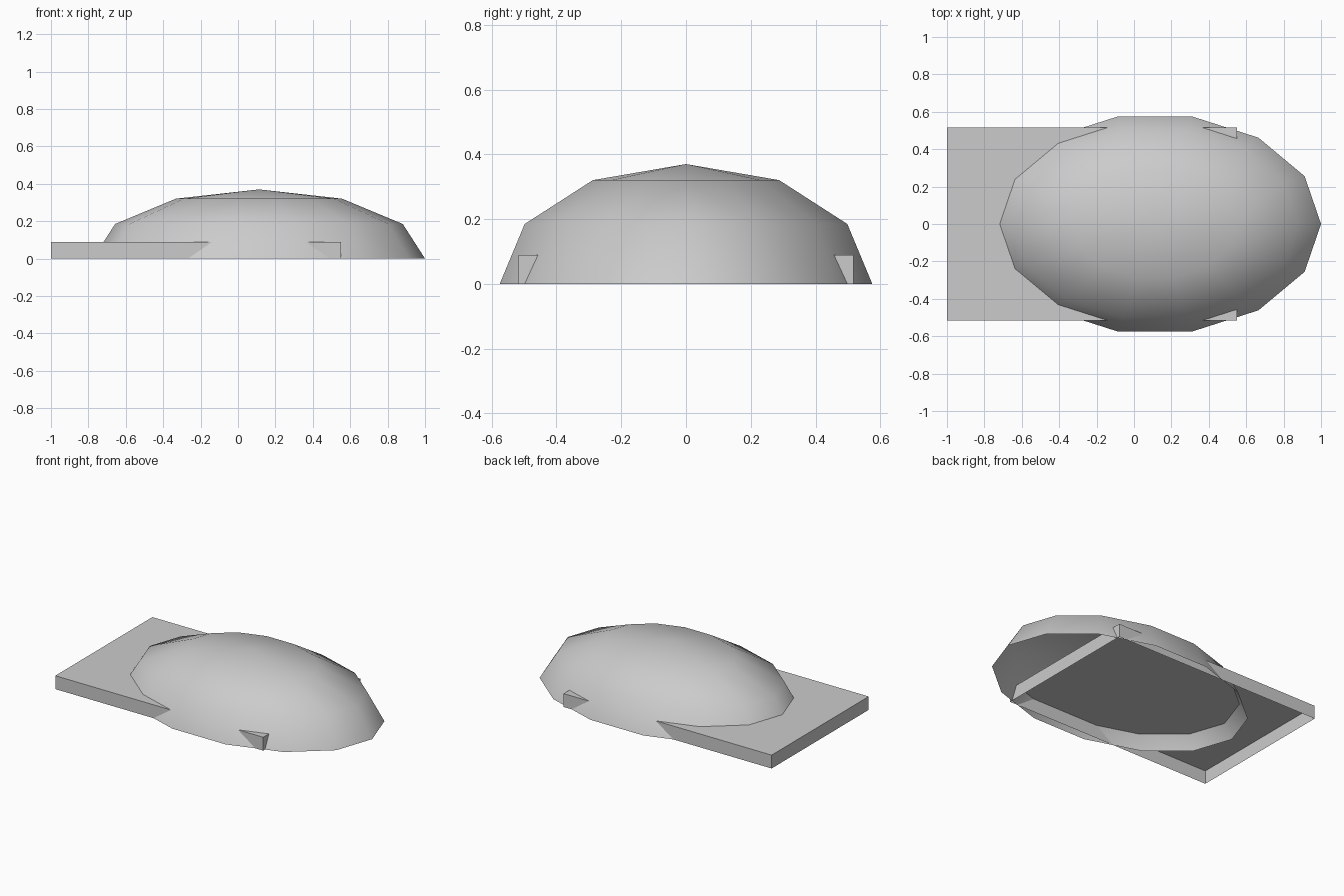
import bpy
import bmesh
from math import pi
from mathutils import Matrix

cube = bpy.data.objects.get("Cube")
if cube:
    bpy.data.objects.remove(cube, do_unlink=True)

# One plain grey for the whole model
grey = bpy.data.materials.new("plain_grey")
grey.use_nodes = True
colour = (0.6, 0.6, 0.6, 1)
grey.diffuse_color = colour
grey.node_tree.nodes["Principled BSDF"].inputs["Base Color"].default_value = colour


def add_part(name, bm, smooth):
    for face in bm.faces:
        face.smooth = smooth
    mesh = bpy.data.meshes.new(name)
    bm.to_mesh(mesh)
    bm.free()
    mesh.materials.append(grey)
    obj = bpy.data.objects.new(name, mesh)
    bpy.context.collection.objects.link(obj)
    return obj


# Dome: upper half of a stretched low-poly sphere, open underneath
bm = bmesh.new()
bmesh.ops.create_uvsphere(bm, u_segments=14, v_segments=6, radius=1)
lower = [v for v in bm.verts if v.co.z < -0.01]
bmesh.ops.delete(bm, geom=lower, context='VERTS')
# Put a rim vertex on the long axis
tip = max(bm.verts, key=lambda v: v.co.x - abs(v.co.z))
if abs(tip.co.y) > 0.01:
    bm.transform(Matrix.Rotation(pi / 14, 4, 'Z'))
bm.transform(Matrix.Translation((0.112, 0, 0)) @ Matrix.Diagonal((0.888, 0.59, 0.37, 1)))
add_part("dome", bm, True)

# Base slab: shallow box without a bottom, running under the dome
bm = bmesh.new()
bmesh.ops.create_cube(bm, size=1)
bottom = [f for f in bm.faces if f.normal.z < -0.5]
bmesh.ops.delete(bm, geom=bottom, context='FACES_ONLY')
bm.transform(Matrix.Translation((-0.225, 0, 0.045)) @ Matrix.Diagonal((1.55, 1.034, 0.09, 1)))
add_part("base_slab", bm, False)
